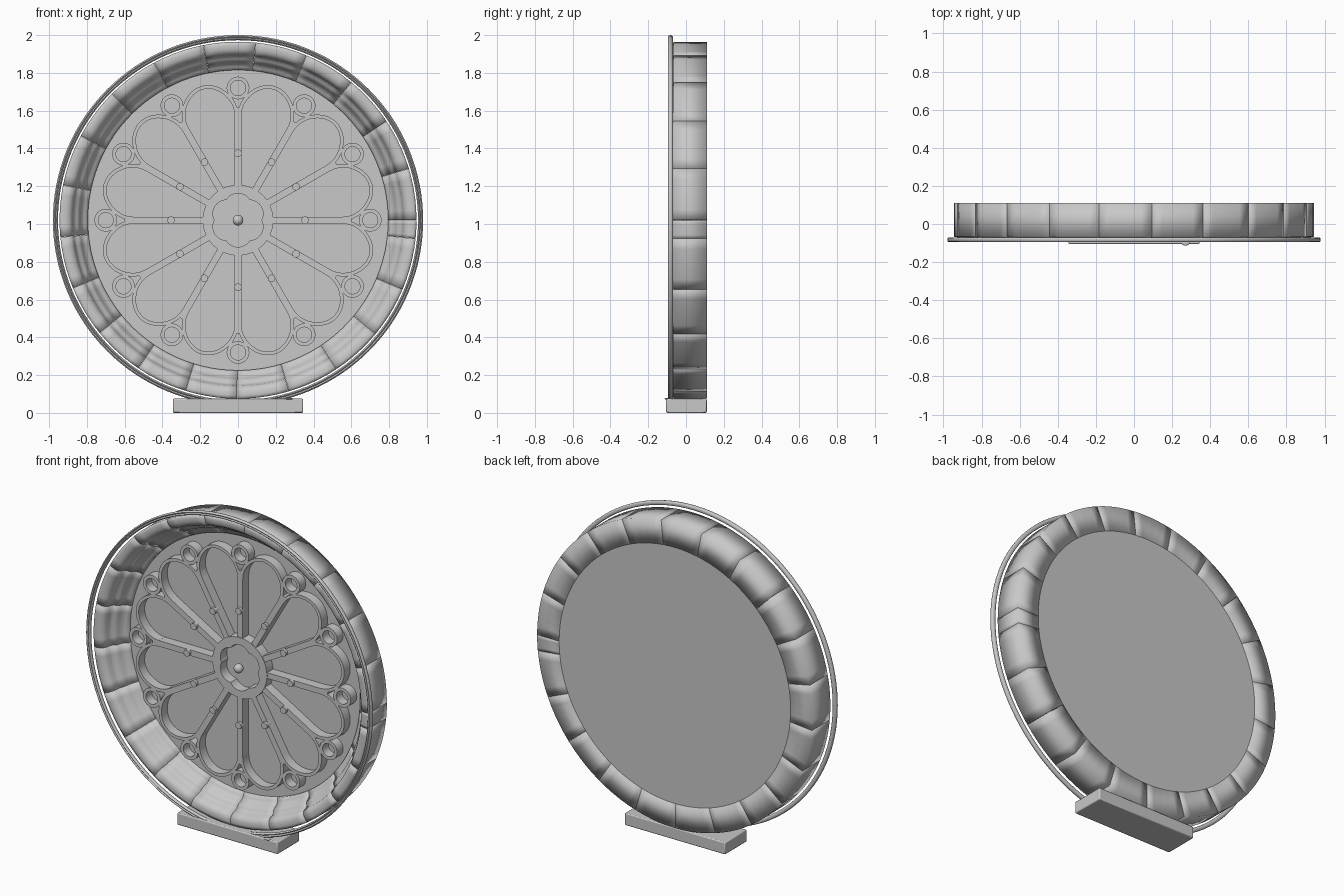
import bpy, bmesh, math
from mathutils import Vector

if "Cube" in bpy.data.objects:
    bpy.data.objects.remove(bpy.data.objects["Cube"])

CZ = 1.02            # height of the wheel centre
FRONT, BACK = 0.02, 0.085   # tracery depth
TAU = 2 * math.pi

stone = bpy.data.materials.new("grey_stone")
stone.diffuse_color = (0.58, 0.58, 0.58, 1)
stone.use_nodes = True
stone.node_tree.nodes["Principled BSDF"].inputs["Base Color"].default_value = stone.diffuse_color


def finish(obj, angle=35):
    obj.data.materials.clear()
    obj.data.materials.append(stone)
    bpy.ops.object.select_all(action='DESELECT')
    obj.select_set(True)
    bpy.context.view_layer.objects.active = obj
    bpy.ops.object.shade_smooth_by_angle(angle=math.radians(angle))
    return obj


def polar(r, a, y, u=0.0, v=0.0):
    """Point at radius r and angle a, around the axis or a shifted centre."""
    return Vector((u + r * math.cos(a), y, CZ + v + r * math.sin(a)))


def sweep(bm, sections, closed):
    """Skin a row of equal cross-sections, capping the ends unless closed."""
    rows = [[bm.verts.new(p) for p in s] for s in sections]
    n, m = len(rows), len(rows[0])
    for i in range(n if closed else n - 1):
        a, b = rows[i], rows[(i + 1) % n]
        for j in range(m):
            k = (j + 1) % m
            bm.faces.new((a[j], a[k], b[k], b[j]))
    if not closed:
        bm.faces.new(rows[0])
        bm.faces.new(rows[-1][::-1])


def make(name, bm, angle=35):
    bmesh.ops.recalc_face_normals(bm, faces=bm.faces)
    me = bpy.data.meshes.new(name)
    bm.to_mesh(me)
    bm.free()
    obj = bpy.data.objects.new(name, me)
    bpy.context.collection.objects.link(obj)
    return finish(obj, angle)


def band(r0, r1, a, f, b, u=0.0, v=0.0):
    """Rectangular cross-section between two radii."""
    return [polar(r0, a, f, u, v), polar(r1, a, f, u, v),
            polar(r1, a, b, u, v), polar(r0, a, b, u, v)]


# Moulded ring of 21 equal blocks and one narrow closing block:
# a broad outer lip, a steep rolled step and a shallow inner cove
profile = [(0.945, 0.11), (0.945, -0.066), (0.928, -0.070), (0.905, -0.068),
           (0.888, -0.060), (0.877, -0.045), (0.872, -0.022), (0.864, -0.006),
           (0.852, 0.000), (0.842, 0.010), (0.835, 0.028), (0.826, 0.044),
           (0.812, 0.056), (0.795, 0.062), (0.795, 0.11)]
step = math.radians(16.86)
bm = bmesh.new()
for k in range(22):
    a0, a1 = k * step, min((k + 1) * step, TAU)
    gap = 0.0005
    angles = [a0 + gap + (a1 - a0 - 2 * gap) * i / 5 for i in range(6)]
    sweep(bm, [[polar(r, a, y) for r, y in profile] for a in angles], False)
make("moulded_block_ring", bm, 180)

# Thin hoop in front of the ring, with a groove along its face
hoop = [(0.980, -0.082), (0.978, -0.091), (0.973, -0.0945), (0.968, -0.092),
        (0.966, -0.087), (0.964, -0.092), (0.960, -0.0945), (0.955, -0.091),
        (0.953, -0.082), (0.955, -0.074), (0.960, -0.070), (0.973, -0.070),
        (0.978, -0.074)]
bm = bmesh.new()
sweep(bm, [[polar(r, a, y) for r, y in hoop]
           for a in (TAU * i / 128 for i in range(128))], True)
make("front_hoop", bm, 60)

# Back panel disc
bpy.ops.mesh.primitive_cylinder_add(vertices=96, radius=0.80, depth=0.029,
                                    location=(0, 0.0935, CZ),
                                    rotation=(math.pi / 2, 0, 0))
panel = bpy.context.object
panel.name = "back_panel"
finish(panel)

# Petal arches between the spokes, slightly pointed at the tip
bm = bmesh.new()
for k in range(12):
    mid = math.radians(15 + 30 * k)
    u, v = 0.575 * math.cos(mid), 0.575 * math.sin(mid)
    secs = []
    for i in range(29):
        t = math.radians(-105 + 210 * i / 28)
        tip = 0.012 * max(0, math.cos(t)) ** 4
        secs.append(band(0.130 + tip, 0.149 + tip, mid + t, FRONT, BACK, u, v))
    sweep(bm, secs, False)
make("petal_arches", bm)

# Spokes
bm = bmesh.new()
for k in range(12):
    a = math.radians(30 * k)
    d, n = Vector((math.cos(a), 0, math.sin(a))), Vector((-math.sin(a), 0, math.cos(a)))
    secs = []
    for r in (0.17, 0.60):
        c = Vector((0, 0, CZ)) + d * r
        secs.append([c + n * s + Vector((0, y, 0)) for s, y in
                     ((-0.018, BACK), (-0.018, FRONT), (0.018, FRONT), (0.018, BACK))])
    sweep(bm, secs, False)
make("spokes", bm, 20)

# Small rings at the spoke ends
bm = bmesh.new()
for k in range(12):
    a = math.radians(30 * k)
    u, v = 0.7 * math.cos(a), 0.7 * math.sin(a)
    sweep(bm, [band(0.040, 0.060, TAU * i / 32, FRONT, BACK, u, v)
               for i in range(32)], True)
make("small_rings", bm)

# Hub with a six-lobed opening
bm = bmesh.new()
secs = []
for i in range(96):
    a = TAU * i / 96
    t = (a + math.pi / 6) % (math.pi / 3) - math.pi / 6
    lobe = 0.07 * math.cos(t) + math.sqrt(0.072 ** 2 - (0.07 * math.sin(t)) ** 2)
    secs.append(band(lobe, 0.187, a + math.pi / 6, FRONT - 0.004, BACK))
sweep(bm, secs, True)
make("hub", bm)

# Short round studs on the spokes
for k in range(12):
    bpy.ops.mesh.primitive_cylinder_add(vertices=16, radius=0.02, depth=0.04,
                                        location=polar(0.355, math.radians(30 * k), 0.022),
                                        rotation=(math.pi / 2, 0, 0))
    bpy.context.object.name = "spoke_stud"
    finish(bpy.context.object)

# Round boss in the middle of the hub
bpy.ops.mesh.primitive_uv_sphere_add(segments=20, ring_count=12, radius=0.028,
                                     location=(0, 0.006, CZ))
bpy.context.object.name = "hub_boss"
finish(bpy.context.object, 60)

# Foot plate
bpy.ops.mesh.primitive_cube_add(size=1, location=(0, 0.0025, 0.0375))
foot = bpy.context.object
foot.name = "foot_plate"
foot.scale = (0.69, 0.215, 0.075)
bpy.ops.object.transform_apply(location=False, rotation=False, scale=True)
bevel = foot.modifiers.new("soft_edges", 'BEVEL')
bevel.width = 0.006
bevel.segments = 2
finish(foot)

# Small flat chip at the front edge of the foot
bpy.ops.mesh.primitive_uv_sphere_add(segments=12, ring_count=8, radius=1,
                                     location=(0.27, -0.098, 0.075))
chip = bpy.context.object
chip.name = "foot_chip"
chip.scale = (0.022, 0.016, 0.005)
finish(chip, 60)
